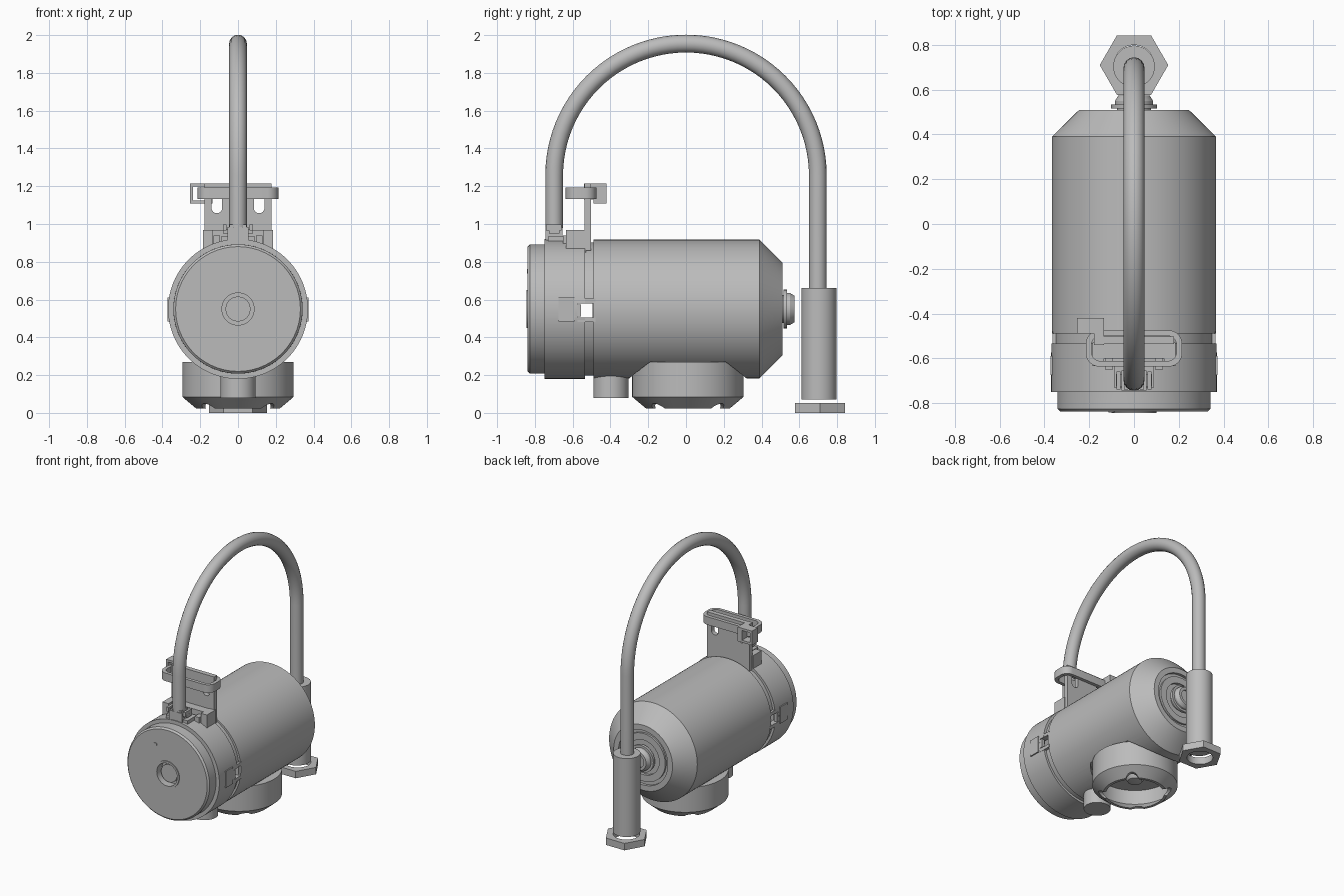
import bpy, bmesh, math
from mathutils import Matrix, Vector

cube = bpy.data.objects.get("Cube")
if cube:
    bpy.data.objects.remove(cube)

grey = bpy.data.materials.new("plain grey")
grey.use_nodes = True
COLOR = (0.5, 0.5, 0.5, 1)
grey.diffuse_color = COLOR
grey.node_tree.nodes["Principled BSDF"].inputs["Base Color"].default_value = COLOR

AXIS_Z = 0.55
AXIS = (0, 0, AXIS_Z)
ALONG_Y = Matrix.Rotation(-math.pi / 2, 4, 'X')


def finish(name, bm, smooth=True):
    bmesh.ops.recalc_face_normals(bm, faces=bm.faces)
    mesh = bpy.data.meshes.new(name)
    bm.to_mesh(mesh)
    bm.free()
    ob = bpy.data.objects.new(name, mesh)
    bpy.context.collection.objects.link(ob)
    mesh.materials.append(grey)
    if smooth:
        shade(ob)
    return ob


def select(ob):
    bpy.ops.object.select_all(action='DESELECT')
    ob.select_set(True)
    bpy.context.view_layer.objects.active = ob


def shade(ob):
    select(ob)
    bpy.ops.object.shade_smooth_by_angle(angle=math.radians(30))


def lathe(name, profile, at=(0, 0, 0), along_y=False, steps=72, closed=False):
    """Revolve (radius, distance) points round z, or round y."""
    bm = bmesh.new()
    vs = [bm.verts.new((r, 0, t)) for r, t in profile]
    pairs = list(zip(vs, vs[1:]))
    if closed:
        pairs.append((vs[-1], vs[0]))
    es = [bm.edges.new(p) for p in pairs]
    bmesh.ops.spin(bm, geom=vs + es, cent=(0, 0, 0), axis=(0, 0, 1),
                   angle=math.tau, steps=steps)
    bmesh.ops.remove_doubles(bm, verts=bm.verts, dist=1e-5)
    if along_y:
        bm.transform(ALONG_Y)
    bm.transform(Matrix.Translation(at))
    return finish(name, bm)


def rod(name, r, t0, t1, at=(0, 0, 0), along_y=False, steps=48):
    return lathe(name, [(0, t0), (r, t0), (r, t1), (0, t1)], at, along_y, steps)


def box(name, x, y, z, bevel=0):
    """Box from its low and high limits on each axis."""
    bm = bmesh.new()
    bmesh.ops.create_cube(bm, size=1)
    lo, hi = Vector((x[0], y[0], z[0])), Vector((x[1], y[1], z[1]))
    for v in bm.verts:
        v.co = (lo + hi) / 2 + v.co * (hi - lo)
    if bevel:
        bmesh.ops.bevel(bm, geom=bm.edges[:], offset=bevel, segments=2, affect='EDGES')
    return finish(name, bm, False)


def cut(ob, *cutters):
    for c in cutters:
        m = ob.modifiers.new("cut", 'BOOLEAN')
        m.operation, m.solver, m.object = 'DIFFERENCE', 'EXACT', c
        select(ob)
        bpy.ops.object.modifier_apply(modifier=m.name)
        bpy.data.objects.remove(c)
    shade(ob)


# Main housing: barrel, rear cone and grooved rear face
housing = lathe("housing", [(0, -0.49), (0.367, -0.49), (0.367, 0.39), (0.245, 0.51),
                            (0.205, 0.51), (0.205, 0.49), (0.18, 0.49), (0.18, 0.505),
                            (0.13, 0.505), (0.13, 0.485), (0, 0.485)], AXIS, True, 96)
cut(housing, rod("cup_clearance", 0.31, -0.1, 0.27, (0, 0.01, 0)))

# Front collar, neck and end cap with a recessed button
collar = lathe("collar", [(0.34, -0.75), (0.37, -0.75), (0.37, -0.535), (0.352, -0.535),
                          (0.352, -0.485), (0.325, -0.485), (0.325, -0.6), (0.34, -0.6)],
               AXIS, True, 96, True)
cut(collar, box("side_slot", (-0.5, 0.5), (-0.575, -0.495), (0.505, 0.58)))
lathe("end_cap", [(0, -0.785), (0.085, -0.785), (0.085, -0.845), (0.1, -0.845),
                  (0.1, -0.838), (0.33, -0.838), (0.342, -0.826), (0.342, -0.76),
                  (0.345, -0.61), (0, -0.61)], AXIS, True, 96)
rod("front_button", 0.066, -0.79, -0.82, AXIS, True)
rod("indicator_dot", 0.013, -0.843, -0.83, (-0.1, 0, 0.75), True, 16)

# Side clips on the collar
for s, side in ((-1, "right"), (1, "left")):
    def xs(a, b):
        return sorted((s * a, s * b))
    box(side + "_clip", xs(0.34, 0.373), (-0.675, -0.59), (0.485, 0.61))
    box(side + "_clip_tongue", xs(0.345, 0.368), (-0.59, -0.555), (0.51, 0.575))
    for i, z in enumerate((0.48, 0.58)):
        box(f"{side}_clip_bar_{i}", xs(0.335, 0.365), (-0.575, -0.48), (z, z + 0.025))

# Rear knob
lathe("rear_knob", [(0, 0.48), (0.075, 0.48), (0.075, 0.515), (0.102, 0.515), (0.102, 0.535),
                    (0.085, 0.535), (0.085, 0.55), (0.07, 0.575), (0.05, 0.575),
                    (0.05, 0.56), (0, 0.56)], AXIS, True)

# Lower cup: hollow, chamfered, with scalloped rim
cup = lathe("lower_cup", [(0, 0.27), (0.295, 0.27), (0.295, 0.085), (0.22, 0.022),
                          (0.2, 0.022), (0.265, 0.09), (0.265, 0.2), (0, 0.2)],
            (0, 0.01, 0), False, 96)
scallops = []
for k in range(4):
    c = rod("scallop", 0.05, 0.15, 0.4, (0, 0, 0), True, 24)
    c.matrix_world = (Matrix.Translation((0, 0.01, 0.0))
                      @ Matrix.Rotation(math.pi / 4 + k * math.pi / 2, 4, 'Z'))
    scallops.append(c)
bpy.context.view_layer.update()
cut(cup, *scallops)
lathe("cup_sensor", [(0, 0.21), (0.07, 0.21), (0.07, 0.15), (0.05, 0.12), (0, 0.11)],
      (0, 0.01, 0))
rod("drain_stub", 0.093, 0.08, 0.25, (0, -0.398, 0))

# Cable: straight ends joined by a half circle
curve = bpy.data.curves.new("cable", 'CURVE')
curve.dimensions = '3D'
curve.bevel_depth, curve.bevel_resolution = 0.047, 6
curve.use_fill_caps = True
R, TOP = 0.698, 1.257
path = [(0, -R, 0.98)]
path += [(0, -R * math.cos(a * math.pi / 48), TOP + R * math.sin(a * math.pi / 48))
         for a in range(49)]
path += [(0, R, 0.6)]
spline = curve.splines.new('POLY')
spline.points.add(len(path) - 1)
for p, co in zip(spline.points, path):
    p.co = (*co, 1)
spline.use_smooth = True
cable = bpy.data.objects.new("cable", curve)
bpy.context.collection.objects.link(cable)
curve.materials.append(grey)

# Cable sleeve and hex nut
rod("cable_sleeve", 0.093, 0.07, 0.66, (0, 0.704, 0))
nut = rod("hex_nut", 0.153, 0, 0.052, (0, 0.71, 0), False, 6)
cut(nut, rod("nut_bore", 0.09, -0.1, 0.1, (0, 0.71, 0)))

# Cable socket on top of the collar
box("socket_base", (-0.09, 0.09), (-0.73, -0.62), (0.88, 0.935))
box("socket_body", (-0.055, 0.055), (-0.745, -0.655), (0.9, 0.985))
box("socket_flange", (-0.08, 0.08), (-0.725, -0.67), (0.95, 0.972))
for i in range(-2, 3):
    box(f"socket_tooth_{i + 3}", (i * 0.035 - 0.009, i * 0.035 + 0.009),
        (-0.74, -0.66), (0.965, 0.998))

# Bracket base with end ribs
box("bracket_base", (-0.14, 0.14), (-0.6, -0.53), (0.86, 0.965))
for s, side in ((-1, "right"), (1, "left")):
    c = s * 0.16
    box(side + "_base_rib", (c - 0.025, c + 0.025), (-0.635, -0.53), (0.85, 0.968))
    box(side + "_base_step", (s * 0.112 - 0.018, s * 0.112 + 0.018), (-0.65, -0.59), (0.86, 0.94))

# Bracket plate with two slots
plate = box("bracket_plate", (-0.178, 0.178), (-0.537, -0.502), (0.86, 1.215))
for s in (-1, 1):
    cut(plate, rod("slot_end", 0.028, -0.7, -0.4, (s * 0.112, 0, 1.085), True, 24),
        box("slot_top", (s * 0.112 - 0.0278, s * 0.112 + 0.0278), (-0.7, -0.4), (1.085, 1.15)))


# Handle loop: rounded ring round the plate
def stadium(name, hx, y0, y1, z0, z1, r):
    bm = bmesh.new()
    vs = []
    for sx, sy, start in ((1, 1, 0), (-1, 1, 1), (-1, -1, 2), (1, -1, 3)):
        cx, cy = sx * (hx - r), (y1 - r if sy > 0 else y0 + r)
        for k in range(9):
            a = (start + k / 8) * math.pi / 2
            vs.append(bm.verts.new((cx + r * math.cos(a), cy + r * math.sin(a), z0)))
    face = bm.faces.new(vs)
    out = bmesh.ops.extrude_face_region(bm, geom=[face])
    top = [g for g in out["geom"] if isinstance(g, bmesh.types.BMVert)]
    bmesh.ops.translate(bm, verts=top, vec=(0, 0, z1 - z0))
    return finish(name, bm)


loop = stadium("handle_loop", 0.215, -0.637, -0.475, 1.133, 1.193, 0.06)
cut(loop, stadium("loop_hole", 0.19, -0.612, -0.5, 1.0, 1.3, 0.04))

# Square catch at the rear right of the loop
catch = box("square_catch", (-0.255, -0.135), (-0.49, -0.42), (1.108, 1.215))
cut(catch, box("catch_hole", (-0.238, -0.172), (-0.6, -0.3), (1.125, 1.198)))
box("catch_arm", (-0.178, -0.135), (-0.54, -0.48), (1.13, 1.215))
